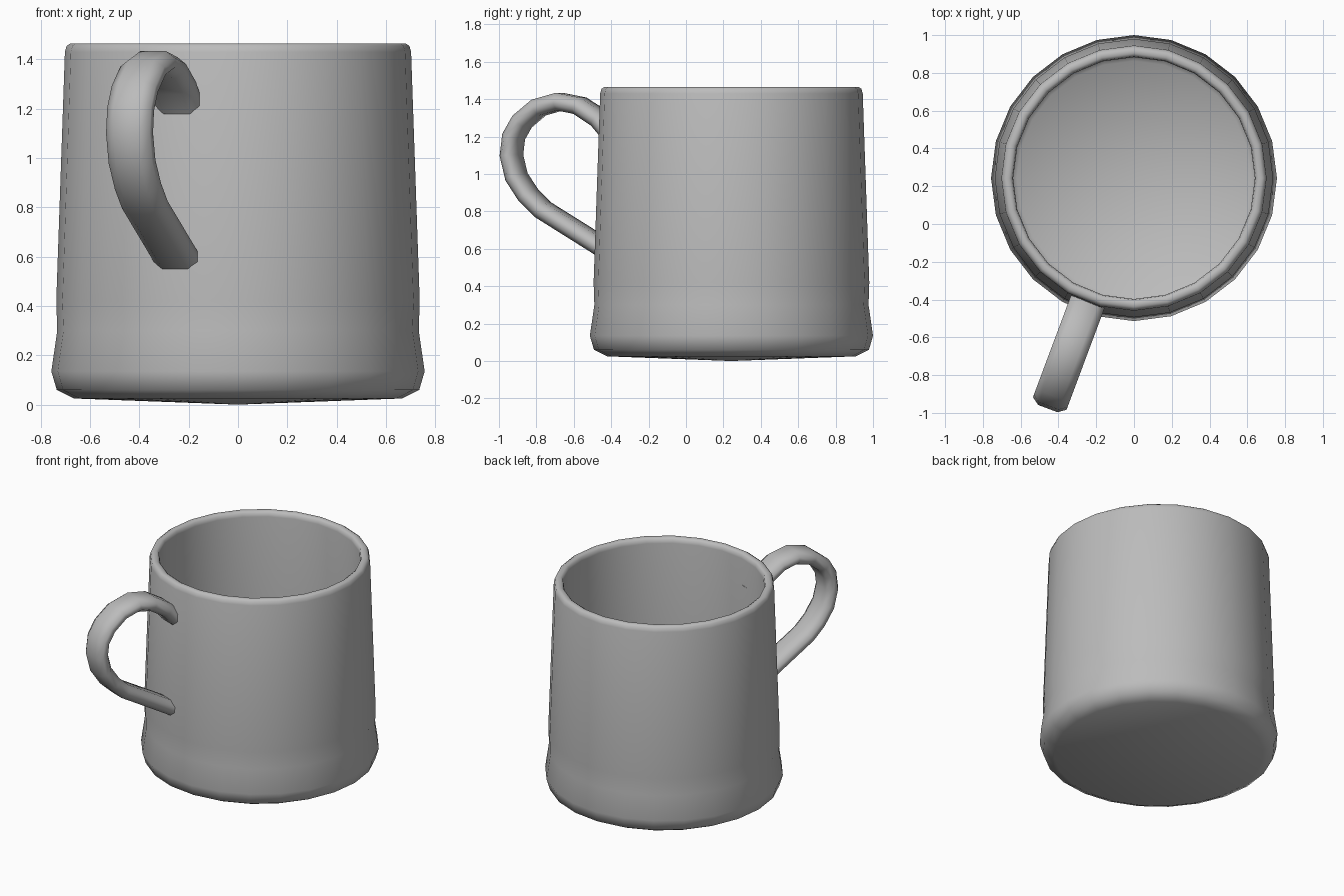
import bpy, bmesh, math
from mathutils import Vector

cube = bpy.data.objects.get("Cube")
if cube:
    bpy.data.objects.remove(cube)

CENTRE = Vector((0, 0.243, 0))
SIDES = 24

clay = bpy.data.materials.new("grey_ceramic")
clay.use_nodes = True
GREY = (0.5, 0.5, 0.5, 1)
clay.diffuse_color = GREY
clay.node_tree.nodes["Principled BSDF"].inputs["Base Color"].default_value = GREY


def finish(bm, name, angle):
    bmesh.ops.recalc_face_normals(bm, faces=bm.faces)
    mesh = bpy.data.meshes.new(name)
    bm.to_mesh(mesh)
    bm.free()
    mesh.materials.append(clay)
    obj = bpy.data.objects.new(name, mesh)
    bpy.context.collection.objects.link(obj)
    bpy.ops.object.select_all(action='DESELECT')
    obj.select_set(True)
    bpy.context.view_layer.objects.active = obj
    bpy.ops.object.shade_smooth_by_angle(angle=math.radians(angle))
    return obj


def bridge(bm, rings):
    for a, b in zip(rings, rings[1:]):
        n = len(a)
        for i in range(n):
            j = (i + 1) % n
            bm.faces.new((a[i], a[j], b[j], b[i]))


# Cup body: outer wall, rounded rim, inner wall and floor
profile = [(0.665, 0.025), (0.735, 0.06), (0.757, 0.135), (0.733, 0.30),
           (0.737, 0.42), (0.702, 1.43), (0.695, 1.455), (0.68, 1.465),
           (0.66, 1.465), (0.645, 1.455), (0.64, 1.43),
           (0.67, 0.42), (0.67, 0.14), (0.62, 0.09)]
bm = bmesh.new()
rings = []
for r, z in profile:
    ring = []
    for i in range(SIDES):
        a = math.tau * i / SIDES
        ring.append(bm.verts.new(CENTRE + Vector((r * math.cos(a), r * math.sin(a), z))))
    rings.append(ring)
bridge(bm, rings)
# Slightly domed base and flat floor
for ring, z in ((rings[0], 0.0), (rings[-1], 0.085)):
    hub = bm.verts.new(CENTRE + Vector((0, 0, z)))
    for i in range(SIDES):
        bm.faces.new((ring[i], ring[(i + 1) % SIDES], hub))
finish(bm, "cup_body", 60)

# Handle: flattened octagon swept along a loop of (distance from axis, height)
path = [(0.675, 1.21), (0.752, 1.295), (0.865, 1.365), (0.98, 1.387),
        (1.10, 1.355), (1.195, 1.28), (1.243, 1.20), (1.256, 1.10),
        (1.227, 0.985), (1.158, 0.885), (1.078, 0.81), (0.78, 0.635),
        (0.705, 0.59)]
section = [(0.095, 0.018), (0.055, 0.047), (-0.055, 0.047), (-0.095, 0.018),
           (-0.095, -0.018), (-0.055, -0.047), (0.055, -0.047), (0.095, -0.018)]
turn = math.radians(20.5)
outward = Vector((-math.sin(turn), -math.cos(turn), 0))
across = Vector((math.cos(turn), -math.sin(turn), 0))
up = Vector((0, 0, 1))
points = [CENTRE + outward * d + up * z for d, z in path]

bm = bmesh.new()
rings = []
for i, p in enumerate(points):
    before = points[max(i - 1, 0)]
    after = points[min(i + 1, len(points) - 1)]
    normal = (after - before).normalized().cross(across)
    rings.append([bm.verts.new(p + across * u + normal * v) for u, v in section])
bridge(bm, rings)
bm.faces.new(rings[0])
bm.faces.new(rings[-1])
finish(bm, "handle", 60)
